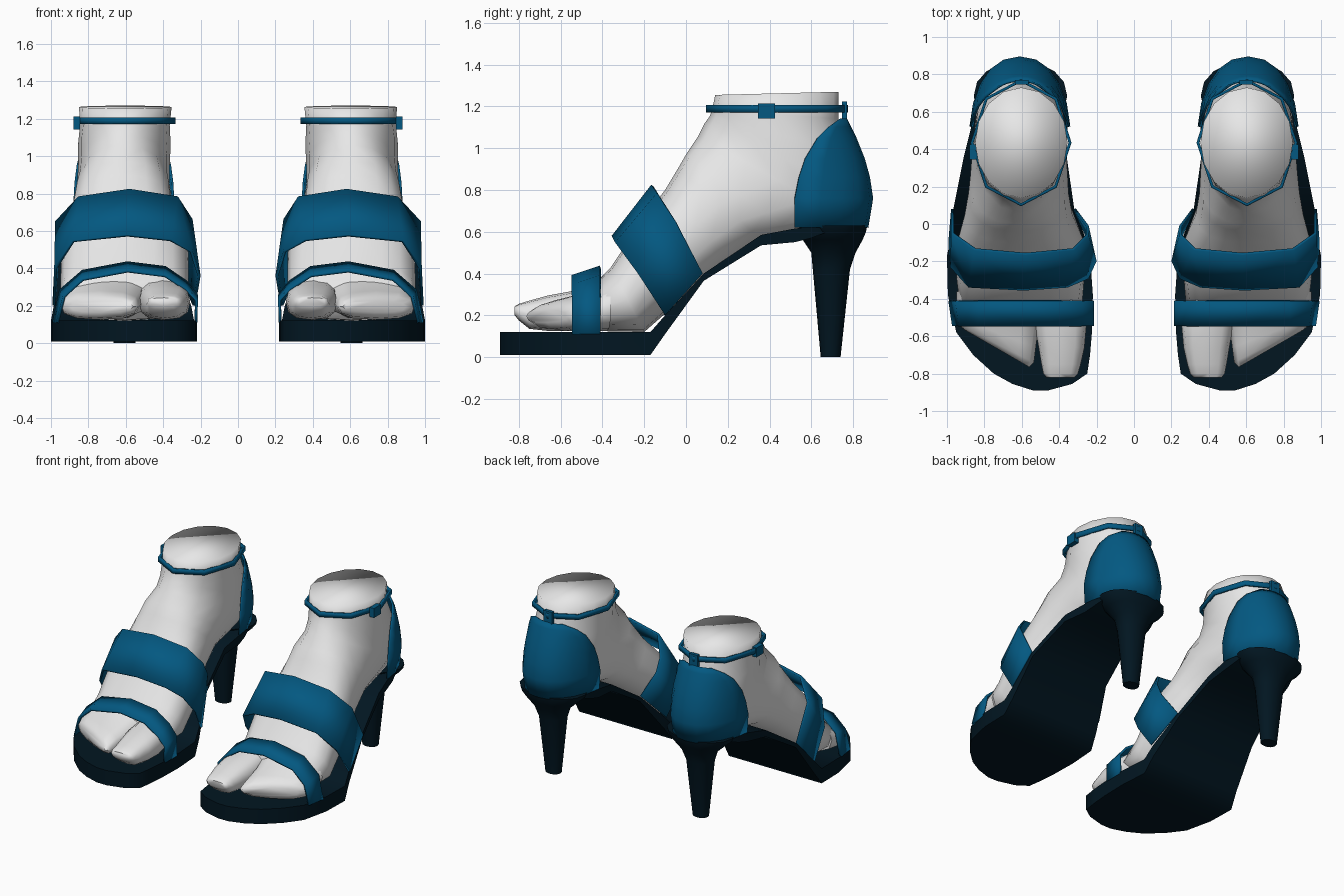
import bpy, bmesh, math
from mathutils import Vector as V


def material(name, rgb):
    m = bpy.data.materials.new(name)
    m.diffuse_color = (*rgb, 1)
    return m


SKIN = material("pale_grey", (0.80, 0.80, 0.80))
BLUE = material("strap_blue", (0.001, 0.098, 0.22))
DARK = material("sole_navy", (0.0005, 0.008, 0.0155))


def loft(name, rings, mat, closed=True, thick=0, angle=35, caps=True):
    """Skin a list of equal-length point rows, then mirror to make the pair."""
    bm = bmesh.new()
    rows = [[bm.verts.new(p) for p in r] for r in rings]
    n = len(rows[0])
    for a, b in zip(rows, rows[1:]):
        for i in range(n if closed else n - 1):
            j = (i + 1) % n
            bm.faces.new((a[i], a[j], b[j], b[i]))
    if closed and caps:
        bm.faces.new(rows[0])
        bm.faces.new(rows[-1])
    bmesh.ops.recalc_face_normals(bm, faces=bm.faces)
    me = bpy.data.meshes.new(name)
    bm.to_mesh(me)
    bm.free()
    me.materials.append(mat)
    ob = bpy.data.objects.new(name, me)
    bpy.context.collection.objects.link(ob)
    bpy.context.view_layer.objects.active = ob
    ob.select_set(True)
    bpy.ops.object.shade_smooth_by_angle(angle=math.radians(angle))
    ob.select_set(False)
    if thick:
        s = ob.modifiers.new("thickness", 'SOLIDIFY')
        s.thickness, s.offset = thick, 0
    ob.modifiers.new("pair", 'MIRROR').use_mirror_merge = False
    return ob


def spow(t, power):
    return math.copysign(abs(round(t, 6)) ** (2 / power), t)


def oval(c, u, v, power=2.0, count=16):
    """Rounded ring around c with half axes u and v."""
    angles = [2 * math.pi * i / count for i in range(count)]
    return [V(c) + V(u) * spow(math.cos(a), power) + V(v) * spow(math.sin(a), power)
            for a in angles]


def box(name, c, s, mat):
    x, y, z = (k / 2 for k in s)
    rings = [[V(c) + V(p) + V((0, 0, h)) for p in
              ((-x, -y, 0), (x, -y, 0), (x, y, 0), (-x, y, 0))] for h in (-z, z)]
    return loft(name, rings, mat)


# Foot and ankle: top (y, z), bottom (y, z), inner x, outer x, roundness
foot = [(-.45, .34, -.45, .125, .28, .93, 2.4), (-.36, .43, -.2, .12, .265, .95, 2.5),
        (-.2, .67, 0, .295, .265, .945, 2.5), (-.1, .80, .2, .46, .33, .905, 2.5),
        (-.04, .90, .37, .56, .35, .885, 2.5), (.0, .97, .52, .585, .355, .875, 2.5),
        (.06, 1.06, .83, .63, .365, .86, 2.1), (.09, 1.12, .85, .78, .365, .855, 2),
        (.115, 1.155, .80, .97, .36, .855, 2), (.125, 1.185, .73, 1.14, .365, .845, 2),
        (.14, 1.255, .73, 1.27, .355, .85, 2)]
rings = []
for ty, tz, by, bz, xi, xo, p in foot:
    rings.append(oval(((xi + xo) / 2, (ty + by) / 2, (tz + bz) / 2), ((xo - xi) / 2, 0, 0),
                      (0, (ty - by) / 2, (tz - bz) / 2), p))
loft("foot", rings, SKIN, angle=180)


# Toes: inner (x, y), outer (x, y), bottom z, top z
def toes(name, data):
    rs = []
    for xi, yi, xo, yo, b, t in data:
        rs.append(oval(((xi + xo) / 2, (yi + yo) / 2, (b + t) / 2),
                       ((xo - xi) / 2, (yo - yi) / 2, 0), (0, 0, (t - b) / 2), 2.6, 12))
    loft(name, rs, SKIN, angle=60)


toes("big_toe", [(.29, -.40, .53, -.40, .125, .34), (.255, -.55, .53, -.55, .125, .315),
                 (.265, -.66, .51, -.66, .125, .295), (.285, -.75, .495, -.75, .135, .27),
                 (.30, -.80, .485, -.80, .175, .255), (.32, -.82, .47, -.82, .20, .243)])
toes("small_toes", [(.48, -.40, .95, -.36, .125, .36), (.51, -.55, .95, -.44, .125, .305),
                    (.525, -.66, .95, -.50, .125, .28), (.535, -.74, .94, -.54, .135, .255),
                    (.56, -.765, .90, -.57, .165, .225)])

# Sole: y, inner x, outer x, bottom z, top z
sole = [(-.89, .46, .54, .01, .12), (-.855, .33, .65, .01, .12), (-.8, .25, .75, .01, .12),
        (-.7, .235, .86, .01, .12), (-.58, .225, .95, .01, .12), (-.38, .22, .995, .01, .12),
        (-.17, .235, 1.0, .01, .12), (-.1, .25, .985, .11, .2), (.085, .32, .965, .365, .4),
        (.36, .36, .91, .535, .585), (.52, .355, .87, .55, .615), (.6, .365, .855, .57, .625),
        (.68, .385, .83, .60, .625), (.78, .45, .77, .61, .625)]
loft("sole", [[(xi, y, b), (xo, y, b), (xo, y, t), (xi, y, t)] for y, xi, xo, b, t in sole],
     DARK, angle=70)

# Heel: z, front y, back y, half width
heel = [(0, .645, .74, .058), (.42, .607, .785, .10), (.50, .60, .812, .13),
        (.56, .56, .845, .195), (.60, .52, .862, .24), (.63, .50, .868, .25)]
loft("heel", [oval((.607, (f + b) / 2, z), (w, 0, 0), (0, (b - f) / 2, 0), 2.15, 16)
              for z, f, b, w in heel], DARK, angle=45)

# Heel cup: z, back y, front edge y, half width
cup = []
for z, back, front, w in [(.62, .867, .52, .258), (.76, .89, .52, .266),
                          (.86, .875, .54, .262), (.95, .85, .57, .255),
                          (1.05, .81, .63, .248), (1.10, .785, .68, .24), (1.14, .765, .735, .23)]:
    lim = math.acos(((front - .45) / (back - .45)) ** 1.1)
    cup.append([(.61 + w * spow(math.sin(lim * k / 5), 2.2),
                 .45 + (back - .45) * spow(math.cos(lim * k / 5), 2.2), z)
                for k in range(-5, 6)])
loft("heel_cup", cup, BLUE, closed=False, thick=.012)

# Wide strap across the instep: front edge, back edge
loft("instep_strap", [
    [(.235, -.10, .20), (.208, -.20, .36), (.25, -.29, .49), (.36, -.335, .55),
     (.59, -.35, .575), (.88, -.335, .545), (.975, -.23, .40), (.985, -.10, .20)],
    [(.318, .08, .40), (.25, -.01, .56), (.25, -.06, .66), (.325, -.135, .78),
     (.58, -.16, .82), (.85, -.135, .78), (.97, -.05, .65), (.97, .08, .40)]],
    BLUE, closed=False, thick=.016)

# Narrow strap across the toes
arch = [(.225, .11), (.222, .23), (.28, .29), (.39, .36), (.59, .385),
        (.83, .34), (.93, .25), (.965, .11)]
edges = []
for y, lift in ((-.545, 0), (-.41, .045)):
    edges.append([(x + (.02 if lift and x > .9 else 0), y, z + lift * min(1, (z - .11) / .2))
                  for x, z in arch])
loft("toe_strap", edges, BLUE, closed=False, thick=.016)

# Ankle strap with buckle and rear tab
loft("ankle_strap", [oval((.604, .435, z), (.262, 0, 0), (0, .332, 0), 2, 8)
                     for z in (1.172, 1.207)], BLUE, thick=.016, caps=False)
box("buckle", (.862, .385, 1.178), (.035, .08, .07), BLUE)
box("rear_tab", (.6, .758, 1.165), (.07, .024, .115), BLUE)
